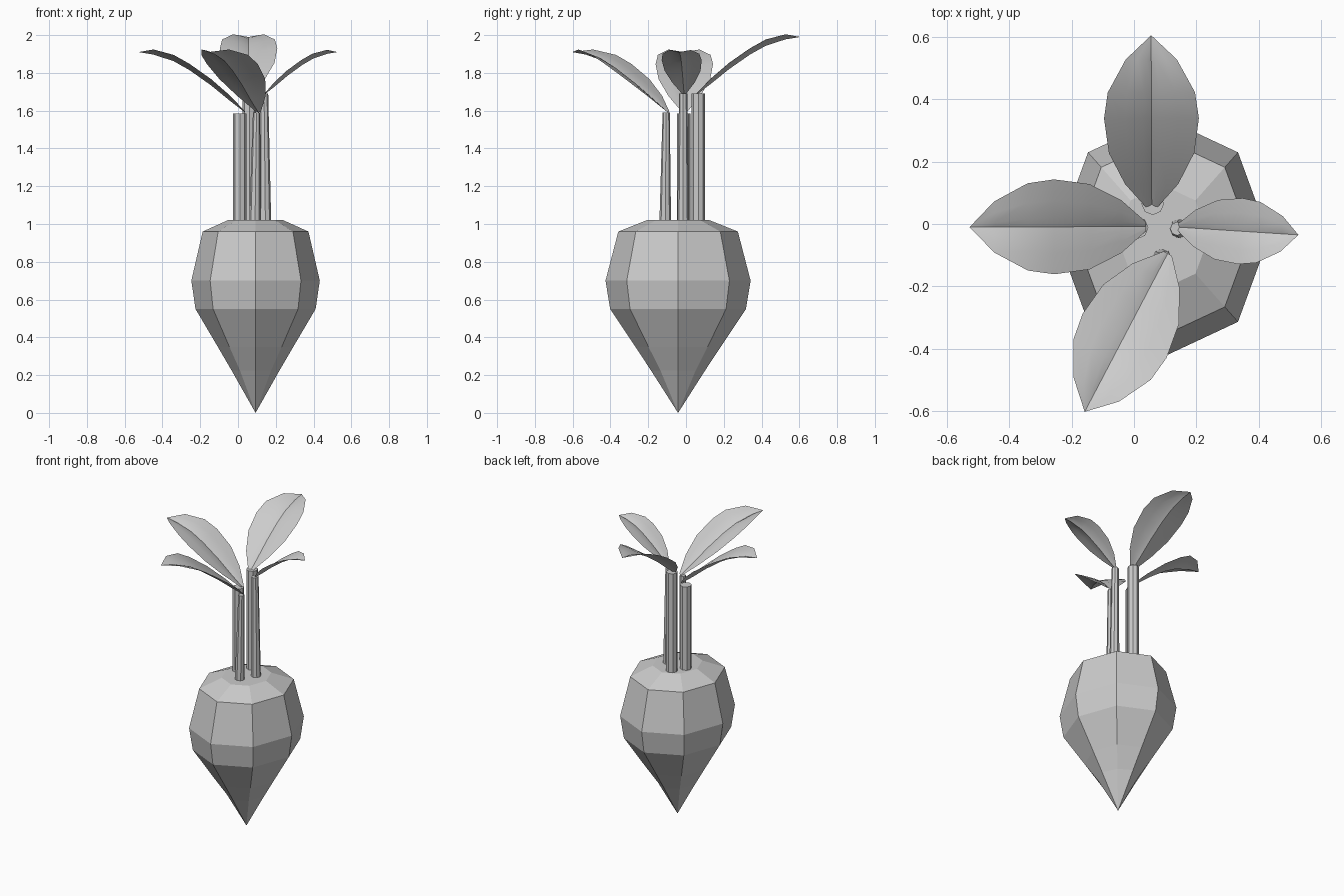
import bpy, bmesh, math
from mathutils import Vector

if "Cube" in bpy.data.objects:
    bpy.data.objects.remove(bpy.data.objects["Cube"])


def make_object(name, bm, smooth=False):
    bmesh.ops.recalc_face_normals(bm, faces=bm.faces)
    mesh = bpy.data.meshes.new(name)
    bm.to_mesh(mesh)
    bm.free()
    obj = bpy.data.objects.new(name, mesh)
    bpy.context.collection.objects.link(obj)
    if smooth:
        bpy.ops.object.select_all(action='DESELECT')
        obj.select_set(True)
        bpy.context.view_layer.objects.active = obj
        bpy.ops.object.shade_smooth_by_angle(angle=math.radians(25))
    return obj


def ring(bm, c, rx, ry, n, diagonal=1.0):
    """Ring of n points; odd points can be pulled in by the diagonal factor."""
    return [bm.verts.new((c[0] + rx * math.cos(2 * math.pi * i / n) * (diagonal if i % 2 else 1),
                          c[1] + ry * math.sin(2 * math.pi * i / n) * (diagonal if i % 2 else 1),
                          c[2]))
            for i in range(n)]


def bridge(bm, a, b):
    n = len(a)
    for i in range(n):
        bm.faces.new((a[i], a[(i + 1) % n], b[(i + 1) % n], b[i]))


# Root: eight-sided bulb, pointed at the bottom
def root():
    # radius, height, diagonal factor
    profile = [(0.127, 0.225, 0.92), (0.2, 0.35, 0.98), (0.318, 0.55, 1),
               (0.34, 0.70, 1), (0.28, 0.96, 1), (0.147, 1.02, 1)]
    bm = bmesh.new()
    rings = [ring(bm, (0.093, -0.042, z), r, r * 1.13, 8, d) for r, z, d in profile]
    tip = bm.verts.new((0.093, -0.042, 0.0))
    for i in range(8):
        bm.faces.new((tip, rings[0][(i + 1) % 8], rings[0][i]))
    for a, b in zip(rings, rings[1:]):
        bridge(bm, a, b)
    bm.faces.new(rings[-1])
    make_object("root", bm)


# Stems: thin, slightly tapered tubes
def stem(name, base, top, r0, r1):
    bm = bmesh.new()
    a, b = ring(bm, base, r0, r0, 8), ring(bm, top, r1, r1, 8)
    bridge(bm, a, b)
    bm.faces.new(b)
    bm.faces.new(a)
    make_object(name, bm)


# Leaves: creased blade that rises and flattens toward the tip
# rows: fraction of length, fraction of half width, fraction of rise
ROWS = [(0.0, 0.10, 0.0), (0.14, 0.56, 0.19), (0.32, 0.90, 0.45),
        (0.52, 1.0, 0.70), (0.67, 0.92, 0.85), (0.86, 0.54, 0.96)]
COLS = [(-1, 1), (-0.55, 0.72), (-0.18, 0.36), (0, 0),
        (0.18, 0.36), (0.55, 0.72), (1, 1)]


def leaf(name, base, tip, half_width, lift):
    base, tip = Vector(base), Vector(tip)
    along = tip - base
    side = Vector((-along.y, along.x, 0)).normalized()
    bm = bmesh.new()
    grid = []
    for u, w, h in ROWS:
        c = Vector((base.x + along.x * u, base.y + along.y * u,
                    base.z + along.z * h))
        raise_edge = lift * min(1, w * 1.5)
        grid.append([bm.verts.new(c + side * (v * w * half_width)
                                  + Vector((0, 0, k * raise_edge)))
                     for v, k in COLS])
    for a, b in zip(grid, grid[1:]):
        for i in range(len(COLS) - 1):
            bm.faces.new((a[i], a[i + 1], b[i + 1], b[i]))
    end = bm.verts.new(tip)
    for i in range(len(COLS) - 1):
        bm.faces.new((grid[-1][i], grid[-1][i + 1], end))
    make_object(name, bm, smooth=True)


root()
stem("left_stem", (0.01, -0.012, 1.0), (0.01, -0.012, 1.585), 0.036, 0.036)
stem("back_stem", (0.06, 0.065, 1.0), (0.06, 0.065, 1.69), 0.036, 0.036)
stem("right_stem", (0.145, -0.015, 1.0), (0.138, -0.015, 1.69), 0.031, 0.022)
stem("front_stem", (0.09, -0.11, 1.0), (0.098, -0.105, 1.59), 0.031, 0.019)

leaf("left_leaf", (0.038, -0.008, 1.59), (-0.527, -0.01, 1.91), 0.152, 0.033)
leaf("back_leaf", (0.057, 0.05, 1.68), (0.055, 0.605, 1.99), 0.152, 0.033)
leaf("right_leaf", (0.14, -0.01, 1.685), (0.527, -0.035, 1.91), 0.106, 0.025)
leaf("front_leaf", (0.108, -0.095, 1.59), (-0.158, -0.602, 1.91), 0.152, 0.033)
